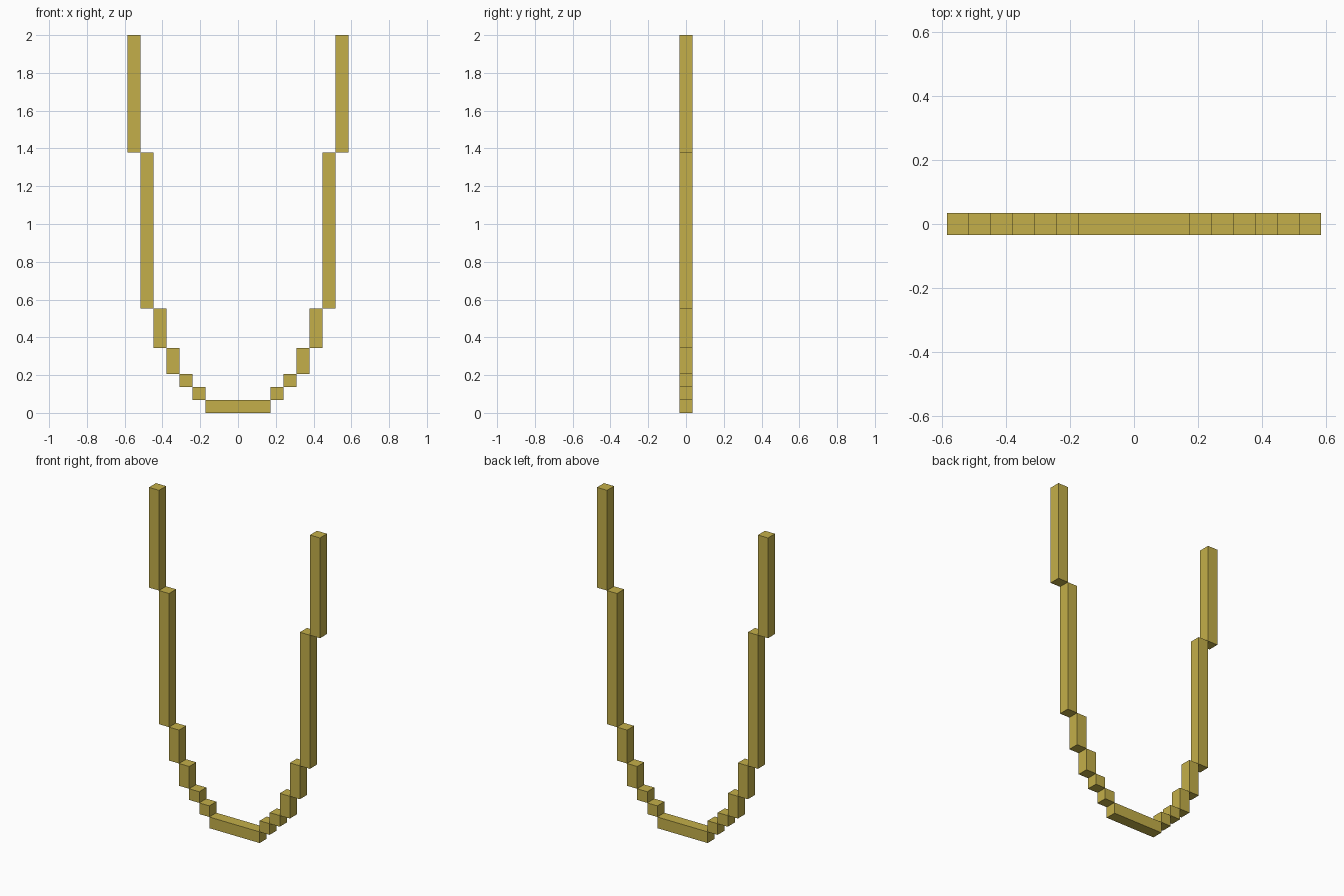
import bpy

cube = bpy.data.objects.get("Cube")
if cube:
    bpy.data.objects.remove(cube, do_unlink=True)

U = 2 / 29  # one grid block

# Single gold colour
gold = bpy.data.materials.new("chain_gold")
gold.use_nodes = True
colour = (0.55, 0.43, 0.067, 1)
gold.diffuse_color = colour
gold.node_tree.nodes["Principled BSDF"].inputs["Base Color"].default_value = colour


def block(name, x, z0, z1, width=1):
    """Box centred on x, from z0 to z1, in block units."""
    bpy.ops.mesh.primitive_cube_add(size=1, location=(x * U, 0, (z0 + z1) / 2 * U))
    ob = bpy.context.object
    ob.name = name
    ob.scale = (width * U, U, (z1 - z0) * U)
    bpy.ops.object.transform_apply(location=False, rotation=False, scale=True)
    ob.data.materials.append(gold)


# Bottom bar
block("bottom_bar", 0, 0, 1, width=5)

# Stepped links rising on both sides, touching corner to corner
heights = [1, 2, 3, 5, 8, 20, 29]
for side, sign in (("left", 1), ("right", -1)):
    for i, (z0, z1) in enumerate(zip(heights, heights[1:])):
        block(f"{side}_link_{i + 1}", sign * (3 + i), z0, z1)
